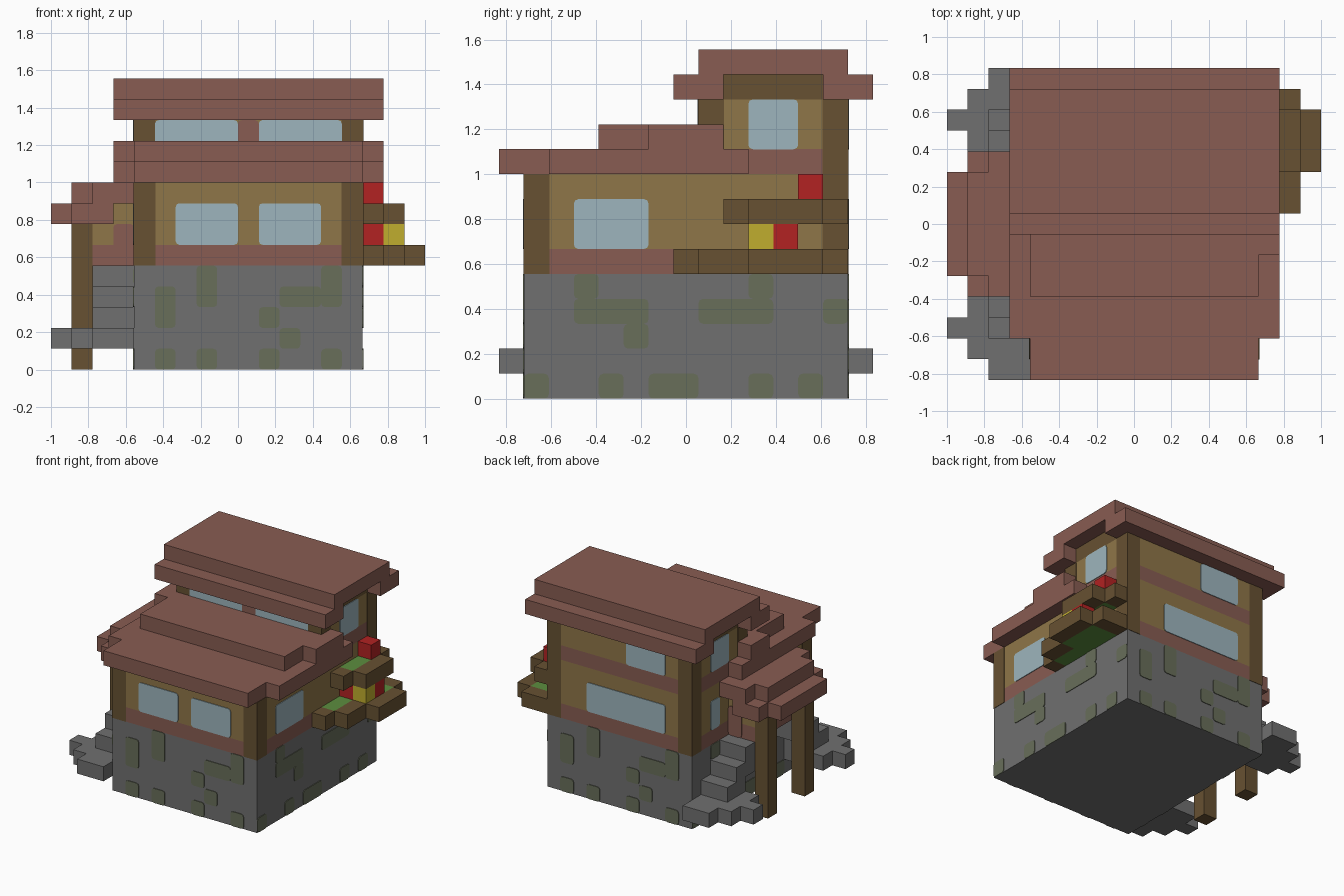
import bpy, bmesh
from mathutils import Vector

cube = bpy.data.objects.get("Cube")
if cube:
    bpy.data.objects.remove(cube)

U = 1 / 9          # block size
E = 0.005          # thickness of painted plates


def linear(c):
    c /= 255
    return c / 12.92 if c <= 0.04045 else ((c + 0.055) / 1.055) ** 2.4


def material(name, r, g, b):
    m = bpy.data.materials.new(name)
    m.use_nodes = True
    col = (linear(r), linear(g), linear(b), 1)
    m.diffuse_color = col
    m.node_tree.nodes["Principled BSDF"].inputs["Base Color"].default_value = col
    return m


BRICK = material("red_brown_tile", 136, 92, 82)
STONE = material("grey_stone", 112, 112, 112)
MOSS = material("moss", 104, 110, 90)
WOOD = material("dark_wood", 103, 81, 50)
PLASTER = material("ochre_plaster", 143, 118, 72)
GLASS = material("pale_glass", 157, 181, 189)
RED = material("red_petals", 178, 34, 34)
YELLOW = material("yellow_petals", 192, 174, 46)
GRASS = material("grass", 92, 142, 62)


def blocks(name, mat, boxes, grow=0.0, round_axis=None):
    """Boxes (x0, x1, y0, y1, z0, z1) in block units, joined in one object."""
    bm = bmesh.new()
    for x0, x1, y0, y1, z0, z1 in boxes:
        lo = Vector((x0 * U - 1, (y0 - 7.5) * U, z0 * U))
        hi = Vector((x1 * U - 1, (y1 - 7.5) * U, z1 * U))
        side = Vector((grow, grow, 0))
        lo, hi = lo - side, hi + side
        verts = bmesh.ops.create_cube(bm, size=1)["verts"]
        for v in verts:
            v.co = Vector([(lo[a] + hi[a]) / 2 + v.co[a] * (hi[a] - lo[a]) for a in range(3)])
        if round_axis is not None:
            edges = {e for v in verts for e in v.link_edges
                     if abs((e.verts[0].co - e.verts[1].co)[round_axis]) > E / 2
                     and (e.verts[0].co - e.verts[1].co).length < 2 * E}
            bmesh.ops.bevel(bm, geom=list(edges), offset=0.02, segments=2,
                            profile=0.5, affect='EDGES')
    mesh = bpy.data.meshes.new(name)
    bm.to_mesh(mesh)
    bm.free()
    mesh.materials.append(mat)
    ob = bpy.data.objects.new(name, mesh)
    bpy.context.collection.objects.link(ob)
    return ob


def plates(name, mat, side, rects):
    """Thin rounded plates (a0, a1, z0, z1) on a wall: side is (axis, position, sign)."""
    axis, pos, sign = side
    t = E / U
    p0, p1 = sorted((pos - sign * t / 4, pos + sign * t))
    out = []
    for a0, a1, z0, z1 in rects:
        out.append((p0, p1, a0, a1, z0, z1) if axis == 0 else (a0, a1, p0, p1, z0, z1))
    return blocks(name, mat, out, round_axis=axis)


def flip(boxes):
    """Add copies mirrored front to back."""
    return boxes + [(a, b, 15 - d, 15 - c, e, f) for a, b, c, d, e, f in boxes]


FRONT, BACK = (1, 1, -1), (1, 14, 1)
LEFT, RIGHT = (0, 15, 1), (0, 4, -1)
UPPER_FRONT, BAY_SIDE = (1, 8, -1), (0, 2, -1)

# Main body: stone base, trim bands, plaster storeys
blocks("stone_base", STONE, [(4, 15, 1, 14, 0, 5)])
blocks("lower_trim", BRICK, [(4, 15, 1, 14, 5, 6)])
blocks("lower_walls", PLASTER, [(4, 15, 1, 14, 6, 9)])
blocks("upper_trim", BRICK, [(4, 15, 8, 14, 9, 10)])
blocks("upper_walls", PLASTER, [(4, 15, 8, 14, 10, 12)])
blocks("gable_fill", WOOD, [(4, 15, 9, 13, 12, 13)])

# Corner posts, slightly proud of the walls
posts = []
for x in (4, 14):
    posts += [(x, x + 1, 1, 2, 5, 9), (x, x + 1, 13, 14, 5, 12), (x, x + 1, 8, 9, 10, 12)]
blocks("corner_posts", WOOD, posts, grow=0.003)

# Roofs
blocks("lower_roof", BRICK, [(4, 15, 0, 2, 9, 10), (3, 16, 2, 10, 9, 10),
                             (4, 15, 4, 6, 10, 11), (4, 16, 6, 9, 10, 11),
                             (3, 4, 7, 9, 10, 11)])
blocks("upper_roof", BRICK, [(3, 16, 7, 9, 12, 13), (3, 16, 13, 15, 12, 13),
                             (3, 16, 8, 14, 13, 14)])

# Windows
plates("front_windows", GLASS, FRONT, [(6, 9, 6, 8), (10, 13, 6, 8)])
plates("upper_front_windows", GLASS, UPPER_FRONT, [(5, 9, 10, 12), (10, 14, 10, 12)])
plates("upper_front_divider", BRICK, UPPER_FRONT, [(9, 10, 10, 12)])
plates("back_windows", GLASS, BACK, [(6, 12, 6, 8), (6, 9, 10, 12)])
plates("left_windows", GLASS, LEFT, [(3, 6, 6, 8), (10, 12, 10, 12)])
plates("right_windows", GLASS, RIGHT, [(11, 12, 6, 8), (3, 4, 6, 8), (10, 12, 10, 12)])

# Moss patches on the stone
short = [(5, 6, 2, 4), (7, 8, 3, 5), (10, 11, 2, 3), (11, 13, 3, 4), (13, 14, 3, 5),
         (5, 6, 0, 1), (7, 8, 0, 1), (10, 11, 0, 1), (11, 12, 1, 2), (13, 14, 0, 1)]
long = [(3, 4, 4, 5), (3, 6, 3, 4), (5, 6, 2, 3), (10, 11, 4, 5), (8, 11, 3, 4),
        (13, 14, 3, 4), (1, 2, 0, 1), (4, 5, 0, 1), (6, 8, 0, 1), (10, 11, 0, 1), (12, 13, 0, 1)]
plates("front_moss", MOSS, FRONT, short)
plates("back_moss", MOSS, BACK, [(19 - b, 19 - a, c, d) for a, b, c, d in short])
plates("left_moss", MOSS, LEFT, long)
plates("right_moss", MOSS, RIGHT, [(15 - b, 15 - a, c, d) for a, b, c, d in long])

# Entrance bay with a door on each end
blocks("bay_trim", BRICK, [(2, 4, 5, 10, 5, 6)])
blocks("bay_walls", PLASTER, [(2, 4, 5, 10, 6, 8)])
for name, side in (("front_door", (1, 5, -1)), ("back_door", (1, 10, 1))):
    plates(name, BRICK, side, [(3, 4, 5, 7)])
plates("bay_window", GLASS, BAY_SIDE, [(6, 9, 6, 7)])
blocks("porch_roof", BRICK, [(0, 1, 5, 10, 7, 8), (1, 3, 4, 11, 7, 8),
                             (1, 2, 5, 10, 8, 9), (2, 4, 4, 11, 8, 9)])
blocks("porch_posts", WOOD, flip([(1, 2, 9, 10, 0, 7)]))

# Stairs and the stepping stones at their feet
blocks("stairs", STONE, flip([(2, 4, 12, 13, 2, 3), (2, 4, 11, 12, 2, 4),
                              (2, 4, 10, 11, 3, 5)]))
blocks("stepping_stones", STONE, flip([(2, 4, 11, 15, 1, 2), (1, 2, 11, 14, 1, 2),
                                       (0, 1, 12, 13, 1, 2)]))

# Hanging planters: wooden rims, grass beds, flowers
blocks("lower_planter", WOOD, [(15, 16, 7, 8, 5, 6), (16, 17, 8, 10, 5, 6),
                               (17, 18, 10, 13, 5, 6), (15, 17, 13, 14, 5, 6)])
blocks("lower_grass", GRASS, [(15, 16, 8, 13, 5, 6), (16, 17, 10, 13, 5, 6)])
blocks("upper_planter", WOOD, [(15, 16, 9, 10, 7, 8), (16, 17, 10, 13, 7, 8),
                               (15, 16, 13, 14, 7, 8)])
blocks("upper_grass", GRASS, [(15, 16, 10, 13, 7, 8)])
blocks("red_flowers", RED, [(15, 16, 10, 11, 6, 7), (16, 17, 11, 12, 6, 7),
                            (15, 16, 12, 13, 8, 9)])
blocks("yellow_flower", YELLOW, [(16, 17, 10, 11, 6, 7)])
